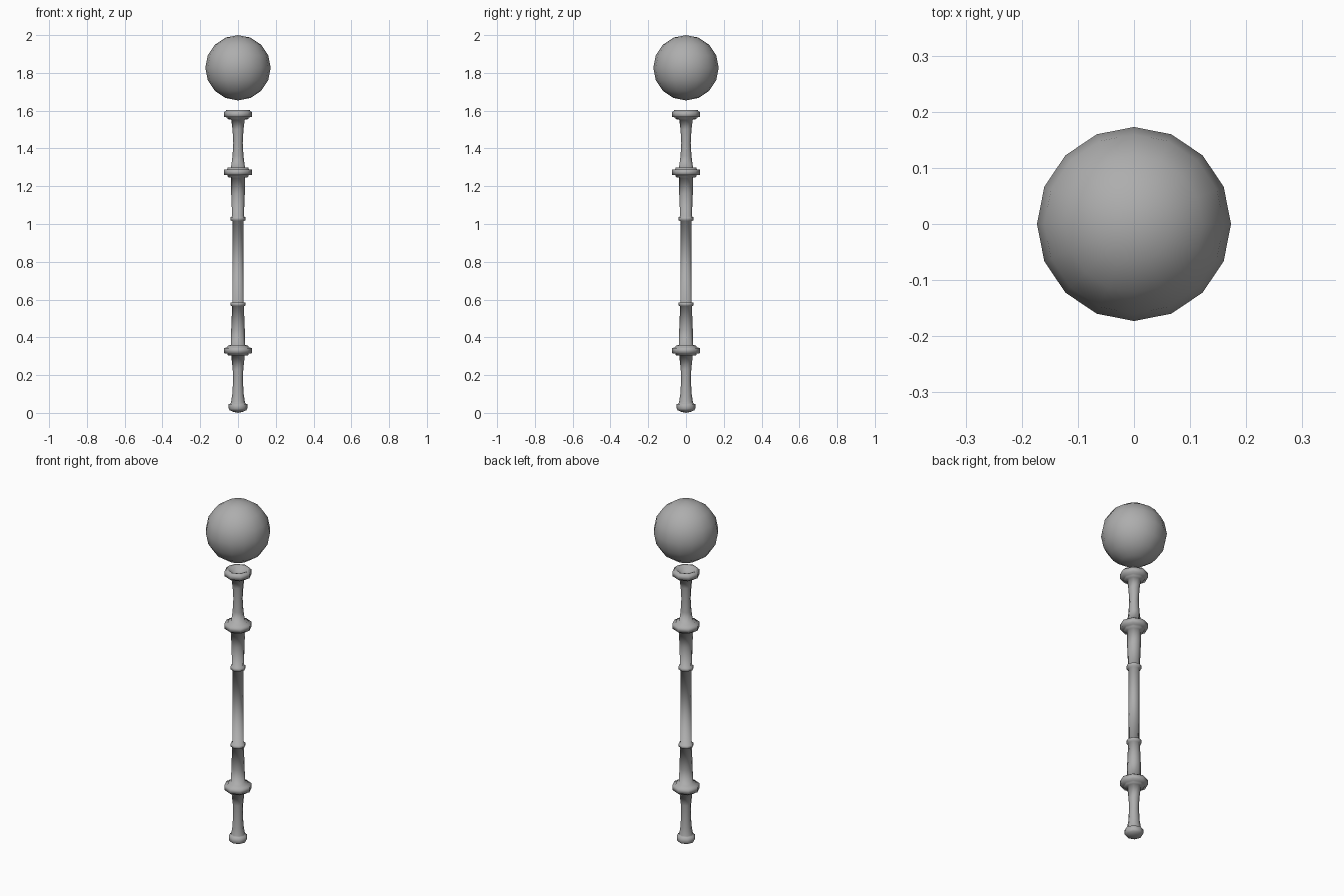
import bpy, bmesh, math

if "Cube" in bpy.data.objects:
    bpy.data.objects.remove(bpy.data.objects["Cube"])

SIDES = 8

# Dark grey for the whole staff
grey = bpy.data.materials.new("dark_grey")
grey.diffuse_color = (0.42, 0.42, 0.42, 1)
grey.use_nodes = True
grey.node_tree.nodes["Principled BSDF"].inputs["Base Color"].default_value = grey.diffuse_color


def lathe(name, profile, sides=SIDES):
    """Spin (radius, z) points around the z axis; zero radius closes the end."""
    bm = bmesh.new()
    rings = []
    for r, z in profile:
        if r == 0:
            rings.append([bm.verts.new((0, 0, z))])
        else:
            rings.append([bm.verts.new((r * math.cos(2 * math.pi * i / sides),
                                        r * math.sin(2 * math.pi * i / sides), z))
                          for i in range(sides)])
    for a, b in zip(rings, rings[1:]):
        for i in range(sides):
            j = (i + 1) % sides
            if len(a) == 1:
                bm.faces.new((a[0], b[j], b[i]))
            elif len(b) == 1:
                bm.faces.new((a[i], a[j], b[0]))
            else:
                bm.faces.new((a[i], a[j], b[j], b[i]))
    bmesh.ops.recalc_face_normals(bm, faces=bm.faces)
    mesh = bpy.data.meshes.new(name)
    bm.to_mesh(mesh)
    bm.free()
    mesh.materials.append(grey)
    mesh.shade_smooth()
    obj = bpy.data.objects.new(name, mesh)
    bpy.context.collection.objects.link(obj)
    return obj


def collar(z):
    """Wide stepped collar centred at height z."""
    return [(0.054, z - 0.026), (0.055, z - 0.016), (0.073, z - 0.014),
            (0.073, z + 0.014), (0.056, z + 0.016), (0.054, z + 0.026)]


def band(z):
    """Thin ring on the grip."""
    return [(0.040, z - 0.008), (0.040, z + 0.008)]


# Turned shaft with foot, collars, grip bands and a dished cup on top
foot = [(0, 0.0), (0.026, 0.006), (0.044, 0.014), (0.049, 0.022), (0.049, 0.046), (0.039, 0.050)]
lower_neck = [(0.037, 0.056), (0.030, 0.10), (0.026, 0.17), (0.028, 0.23), (0.036, 0.305)]
lower_grip = [(0.037, 0.36), (0.036, 0.44), (0.031, 0.565)]
middle_grip = [(0.030, 0.585), (0.030, 1.015)]
upper_grip = [(0.031, 1.04), (0.036, 1.16), (0.037, 1.245)]
upper_neck = [(0.037, 1.300), (0.029, 1.36), (0.025, 1.43), (0.029, 1.50), (0.036, 1.553)]
cup = [(0.054, 1.555), (0.055, 1.563), (0.073, 1.567), (0.073, 1.594),
       (0.065, 1.596), (0.064, 1.603), (0.052, 1.600), (0.030, 1.580), (0, 1.570)]
lathe("staff_shaft", foot + lower_neck + collar(0.330) + lower_grip + band(0.576)
      + middle_grip + band(1.028) + upper_grip + collar(1.274) + upper_neck + cup)

# Floating orb
R, ZC = 0.173, 1.827
arc = [(R * math.sin(math.pi * i / 8), ZC - R * math.cos(math.pi * i / 8)) for i in range(1, 8)]
lathe("floating_orb", [(0, ZC - R)] + arc + [(0, ZC + R)], 16)
